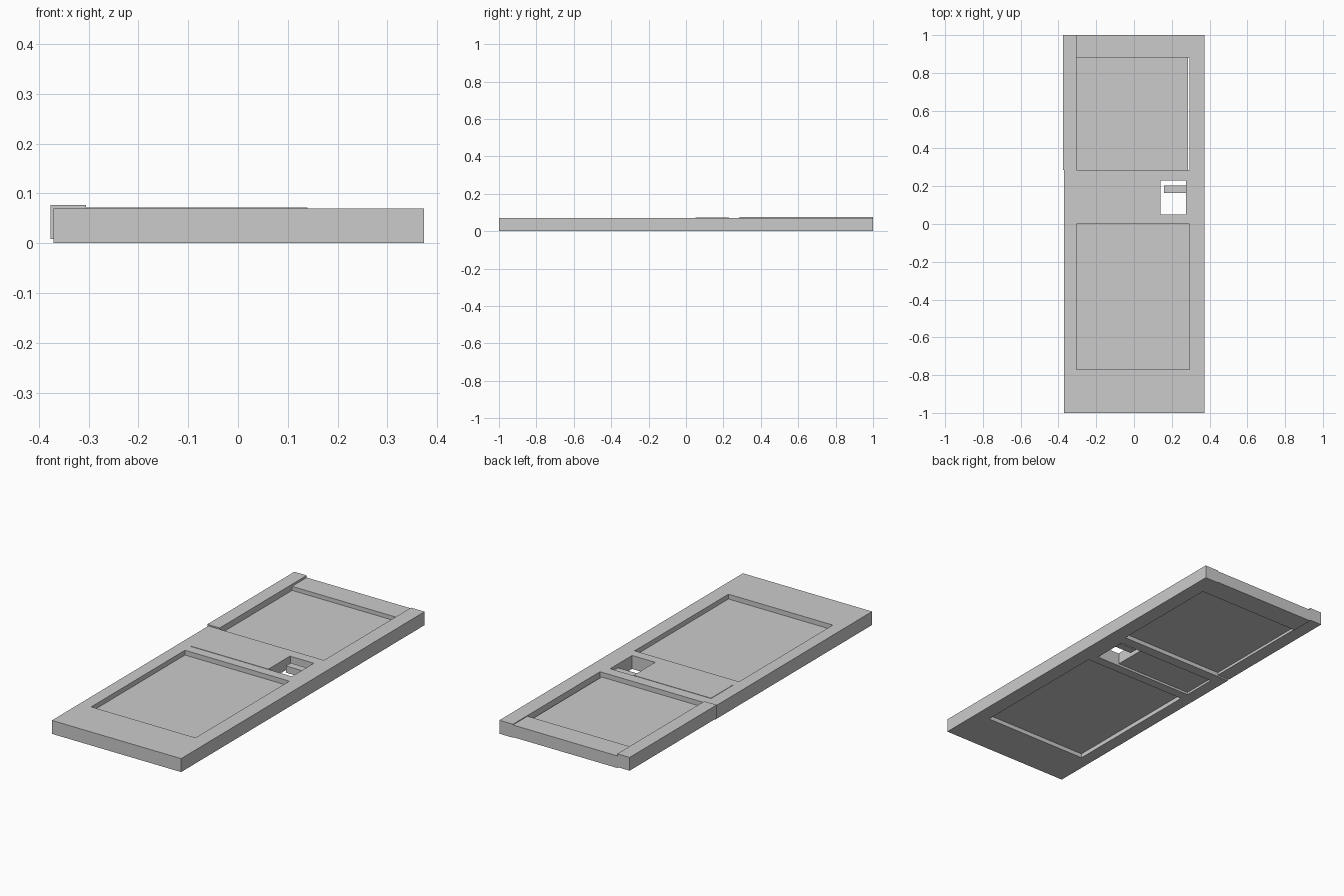
import bpy, bmesh

if "Cube" in bpy.data.objects:
    bpy.data.objects.remove(bpy.data.objects["Cube"])


def box(name, x, y, z):
    """Axis-aligned board given by its (min, max) extents."""
    bm = bmesh.new()
    bmesh.ops.create_cube(bm, size=1)
    for v in bm.verts:
        for i, (lo, hi) in enumerate((x, y, z)):
            v.co[i] = lo if v.co[i] < 0 else hi
    mesh = bpy.data.meshes.new(name)
    bm.to_mesh(mesh)
    bm.free()
    ob = bpy.data.objects.new(name, mesh)
    bpy.context.collection.objects.link(ob)
    return ob


L, R = -0.305, 0.295          # inner edges of the stiles
FULL = (0, 0.07)              # board thickness
PANEL = (0.022, 0.045)        # recessed panel thickness

# Lower frame
box("bottom_rail", (L, R), (-1, -0.77), FULL)
box("lower_left_stile", (-0.37, L), (-1, 0.285), FULL)
box("lower_right_stile", (R, 0.373), (-1, 0.285), FULL)
box("lower_panel", (L, R), (-0.77, 0), PANEL)

# Lock rail around the latch opening
box("lock_rail_lower", (L, R), (0, 0.05), FULL)
box("lock_rail_upper", (L, R), (0.23, 0.285), FULL)
box("lock_rail_end", (0.275, R), (0.05, 0.23), FULL)
box("lock_rail_block", (L, 0.14), (0.05, 0.23), (0.012, 0.072))
box("latch_bar", (0.16, 0.275), (0.165, 0.205), (0.015, 0.05))

# Upper frame, with slightly displaced boards
box("upper_left_stile", (-0.376, L), (0.285, 1), (0.008, 0.077))
box("upper_right_stile", (R, 0.373), (0.285, 1), FULL)
box("top_rail", (L, R), (0.88, 1), (0.003, 0.066))
box("upper_panel", (L, 0.286), (0.285, 0.88), PANEL)
